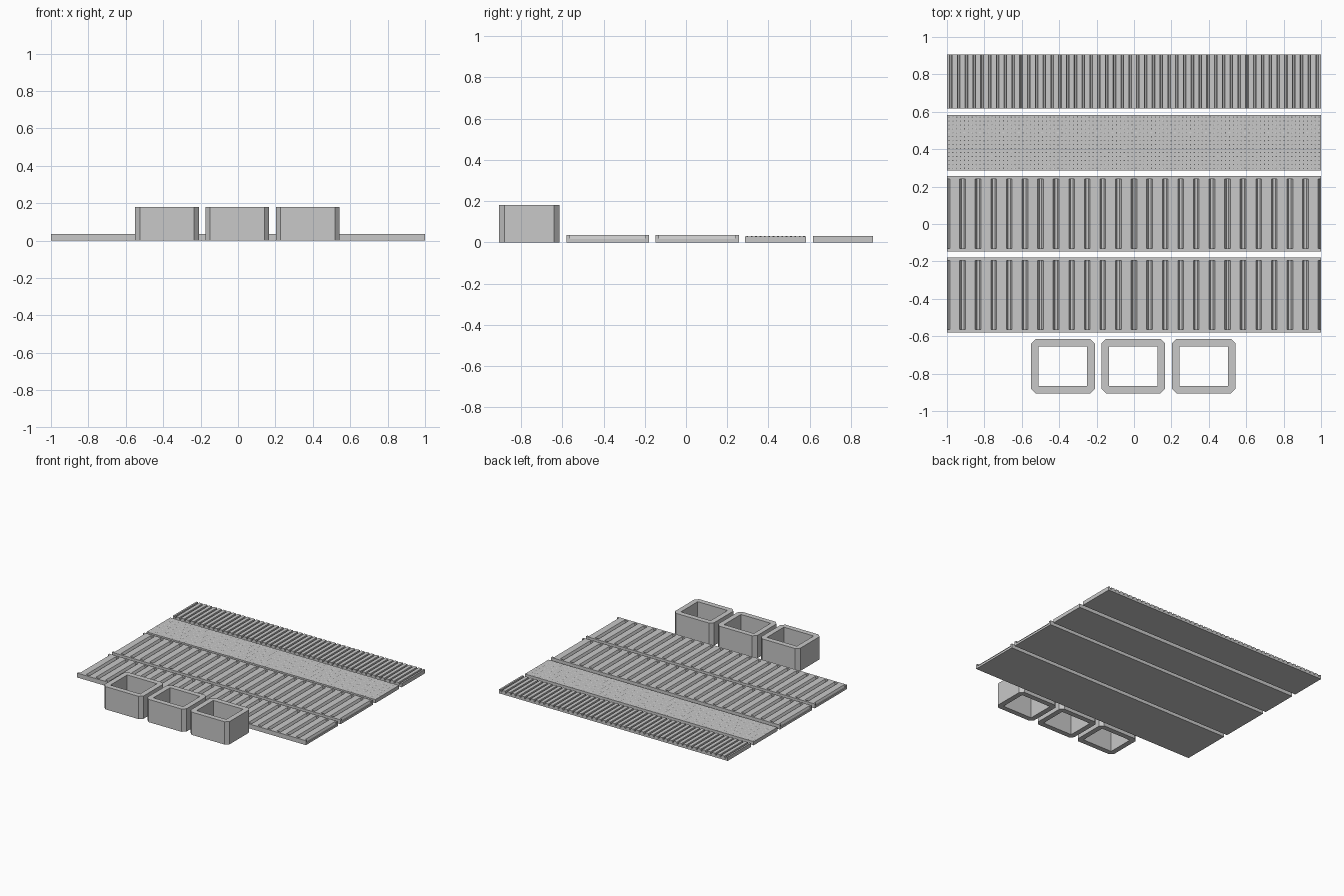
import bpy, bmesh

if "Cube" in bpy.data.objects:
    bpy.data.objects.remove(bpy.data.objects["Cube"])

grey = bpy.data.materials.new("light_grey")
grey.diffuse_color = (0.58, 0.58, 0.58, 1)
grey.use_nodes = True
grey.node_tree.nodes["Principled BSDF"].inputs["Base Color"].default_value = grey.diffuse_color


def finish(name, bm):
    bmesh.ops.recalc_face_normals(bm, faces=bm.faces[:])
    mesh = bpy.data.meshes.new(name)
    bm.to_mesh(mesh)
    bm.free()
    mesh.materials.append(grey)
    obj = bpy.data.objects.new(name, mesh)
    bpy.context.collection.objects.link(obj)
    return obj


def sweep(bm, top, y0, y1):
    """Strip along y: a row of (x, z) top points over a flat bottom."""
    rows = [[[bm.verts.new((x, y, z)) for x, z in line] for line in
             (top, [(x, 0) for x, _ in top])] for y in (y0, y1)]
    (t0, b0), (t1, b1) = rows
    for i in range(len(top) - 1):
        j = i + 1
        for quad in ((t0[i], t0[j], t1[j], t1[i]), (b0[i], b1[i], b1[j], b0[j]),
                     (t0[i], b0[i], b0[j], t0[j]), (t1[i], t1[j], b1[j], b1[i])):
            bm.faces.new(quad)
    for i in (0, -1):
        bm.faces.new((t0[i], t1[i], b1[i], b0[i]))


def grooves(count, half_top, half_floor, height, floor):
    """Top line with evenly spaced grooves, half a groove at each end."""
    pts = []
    for k in range(count + 1):
        c = -1 + 2 * k / count
        for dx, z in ((-half_top, height), (-half_floor, floor),
                      (half_floor, floor), (half_top, height)):
            pts.append((c + dx, z))
    pts = [p for p in pts if -1 < p[0] < 1]
    return [(-1, floor)] + pts + [(1, floor)]


# Two wall panels: wide flutes between plain edge rails
for name, y0, y1 in (("front_wall_panel", -0.58, -0.18), ("rear_wall_panel", -0.148, 0.256)):
    bm = bmesh.new()
    rail = 0.016
    sweep(bm, grooves(24, 0.0155, 0.0065, 0.035, 0.017), y0 + rail, y1 - rail)
    for a, b in ((y0, y0 + rail), (y1 - rail, y1)):
        sweep(bm, [(-1, 0.035), (1, 0.035)], a, b)
    finish(name, bm)

# Floor panel with a fine raised tread
bm = bmesh.new()
y0, y1, z = 0.287, 0.583, 0.029
sweep(bm, [(-1, z), (1, z)], y0, y1)
cols, rows = 96, 14
for i in range(cols):
    for j in range(rows):
        x = -1 + (i + 0.5) * 2 / cols
        y = y0 + (j + 0.5) * (y1 - y0) / rows
        w, l = (0.007, 0.003) if (i + j) % 2 else (0.003, 0.007)
        base = [bm.verts.new((x + a * w, y + b * l, z))
                for a, b in ((1, 0), (0, 1), (-1, 0), (0, -1))]
        tip = bm.verts.new((x, y, z + 0.0015))
        for k in range(4):
            bm.faces.new((base[k], base[(k + 1) % 4], tip))
finish("tread_floor_panel", bm)

# Roof panel with narrow full-width grooves
bm = bmesh.new()
line = [(-1, 0.031)]
for k in range(48):
    c = -1 + (k + 0.5) / 24
    line += [(c - 0.007, 0.031), (c - 0.004, 0.015), (c + 0.004, 0.015), (c + 0.007, 0.031)]
sweep(bm, line + [(1, 0.031)], 0.617, 0.907)
finish("grooved_roof_panel", bm)


def octagon(cx, cy, hx, hy, c):
    return [(cx + x, cy + y) for x, y in (
        (hx, -hy + c), (hx, hy - c), (hx - c, hy), (-hx + c, hy),
        (-hx, hy - c), (-hx, -hy + c), (-hx + c, -hy), (hx - c, -hy))]


# Three open boxes with chamfered outer corners and a square through-hole
for n, cx in enumerate((-0.38, -0.004, 0.373)):
    cy, h = -0.76, 0.18
    bm = bmesh.new()
    outer = octagon(cx, cy, 0.171, 0.146, 0.026)
    inner = [(cx + sx * 0.13, cy + sy * 0.105) for sx, sy in ((1, -1), (1, 1), (-1, 1), (-1, -1))]
    o = [[bm.verts.new((x, y, z)) for x, y in outer] for z in (0, h)]
    q = [[bm.verts.new((x, y, z)) for x, y in inner] for z in (0, h)]
    for loop in (o, q):
        m = len(loop[0])
        for i in range(m):
            j = (i + 1) % m
            bm.faces.new((loop[0][i], loop[0][j], loop[1][j], loop[1][i]))
    for a, b in zip(o, q):
        for k in range(4):
            s, e, nxt = a[2 * k], a[2 * k + 1], a[(2 * k + 2) % 8]
            bm.faces.new((s, e, b[(k + 1) % 4], b[k]))
            bm.faces.new((e, nxt, b[(k + 1) % 4]))
    finish(f"open_box_{n + 1}", bm)
